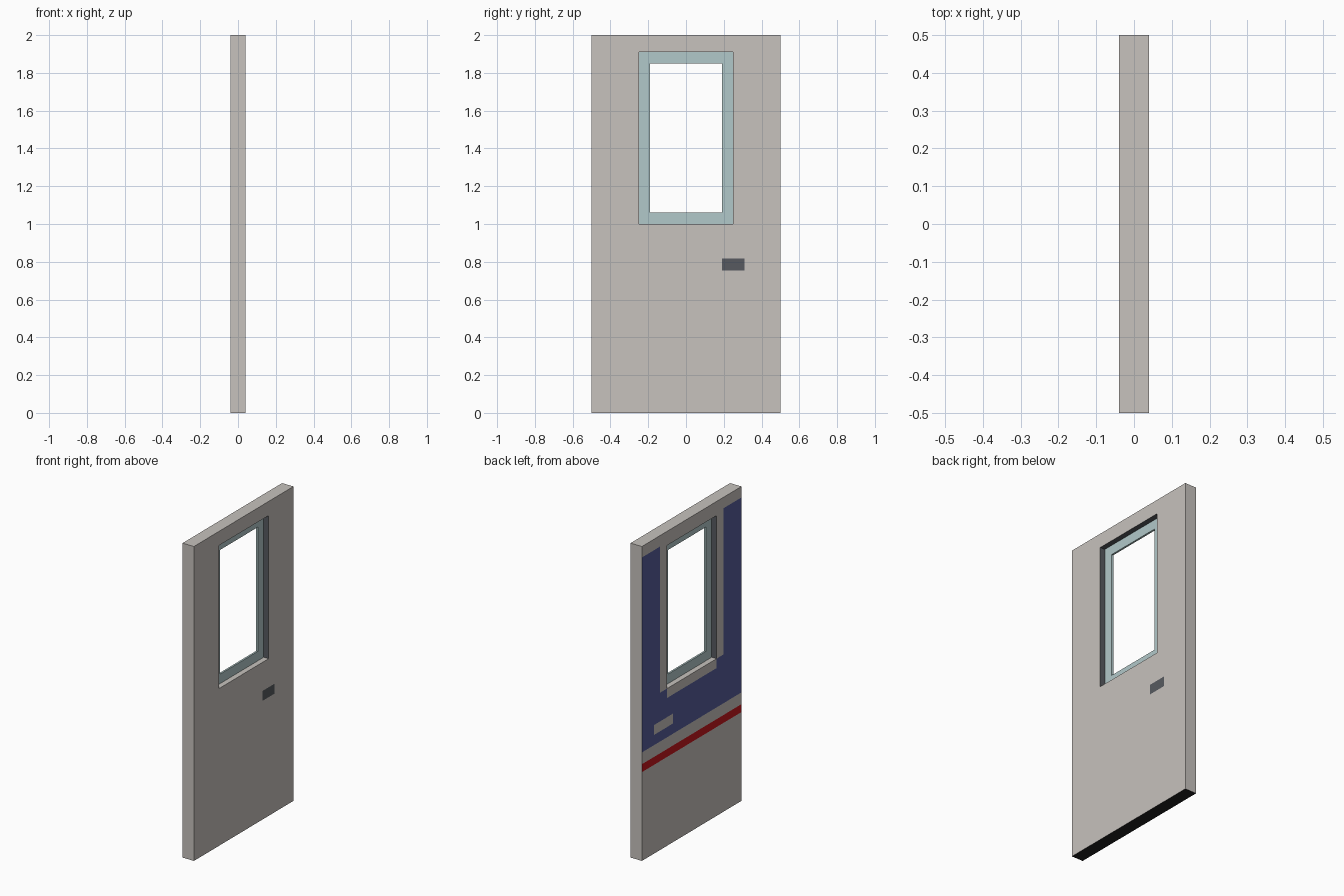
import bpy
import bmesh
from mathutils import Matrix, Vector

cube = bpy.data.objects.get("Cube")
if cube:
    bpy.data.objects.remove(cube, do_unlink=True)


def material(name, r, g, b):
    mat = bpy.data.materials.new(name)
    mat.use_nodes = True
    mat.diffuse_color = (r, g, b, 1)
    mat.node_tree.nodes["Principled BSDF"].inputs["Base Color"].default_value = (r, g, b, 1)
    return mat


beige = material("warm grey paint", 0.57, 0.54, 0.51)
blue = material("blue paint", 0.092, 0.11, 0.33)
red = material("red stripe", 0.56, 0.008, 0.012)
dark = material("dark grey", 0.095, 0.102, 0.115)
black = material("black underside", 0.014, 0.014, 0.014)
teal = material("pale teal frame", 0.44, 0.58, 0.585)


def inside(c, rect):
    y0, y1, z0, z1 = rect
    return y0 < c.y < y1 and z0 < c.z < z1


def pierced_slab(name, thickness, outer, hole, rects, materials, rule):
    """Upright slab with a rectangular hole, scored along the edges of rects."""
    y0, y1, z0, z1 = outer
    bm = bmesh.new()
    bmesh.ops.create_cube(bm, size=1, matrix=Matrix.Translation((0, (y0 + y1) / 2, (z0 + z1) / 2))
                          @ Matrix.Diagonal((thickness, y1 - y0, z1 - z0, 1)))
    # Score the faces along every rectangle edge
    planes = {(axis, r[2 * axis + side]) for r in [hole] + rects for axis in (0, 1) for side in (0, 1)}
    for axis, value in sorted(planes):
        normal = Vector((0, 1 - axis, axis))
        bmesh.ops.bisect_plane(bm, geom=bm.verts[:] + bm.edges[:] + bm.faces[:], dist=1e-5,
                               plane_co=normal * value, plane_no=normal)
    # Open the hole and line its sides
    gone = [f for f in bm.faces if abs(f.normal.x) > 0.5 and inside(f.calc_center_median(), hole)]
    bmesh.ops.delete(bm, geom=gone, context="FACES")
    rim = [e for e in bm.edges if e.is_boundary]
    bmesh.ops.bridge_loops(bm, edges=rim)
    bmesh.ops.recalc_face_normals(bm, faces=bm.faces)
    bm.normal_update()
    for f in bm.faces:
        f.material_index = materials.index(rule(f.calc_center_median(), f.normal))
    mesh = bpy.data.meshes.new(name)
    bm.to_mesh(mesh)
    bm.free()
    for mat in materials:
        mesh.materials.append(mat)
    obj = bpy.data.objects.new(name, mesh)
    bpy.context.collection.objects.link(obj)
    return obj


# Layout rectangles: y0, y1, z0, z1
door = (-0.5, 0.5, 0, 2)
window = (-0.25, 0.25, 1.0, 1.91)
glass_opening = (-0.19, 0.19, 1.06, 1.85)
blue_field = (-0.6, 0.6, 0.69, 1.93)
red_band = (-0.6, 0.6, 0.565, 0.615)
border_sides = (-0.32, 0.32, 1.0, 2.1)
border_sill = (-0.25, 0.25, 0.94, 1.0)
handle = (0.19, 0.31, 0.755, 0.818)
handle_patch = (0.19, 0.38, 0.755, 0.818)


def door_paint(c, n):
    if n.x > 0.5:
        return dark if inside(c, handle) else beige
    if n.x < -0.5:
        if inside(c, red_band):
            return red
        plain = any(inside(c, r) for r in (border_sides, border_sill, handle_patch))
        return blue if inside(c, blue_field) and not plain else beige
    # Door edges and window reveal
    if c.z < 0.01:
        return black
    reveal = abs(c.y) < 0.26 and 0.9 < c.z < 1.95
    return dark if reveal and n.z < 0.5 else beige


pierced_slab("door_panel", 0.08, door, window,
             [blue_field, red_band, border_sides, border_sill, handle, handle_patch],
             [beige, blue, red, dark, black], door_paint)

pierced_slab("window_frame", 0.012, window, glass_opening, [], [teal], lambda c, n: teal)
